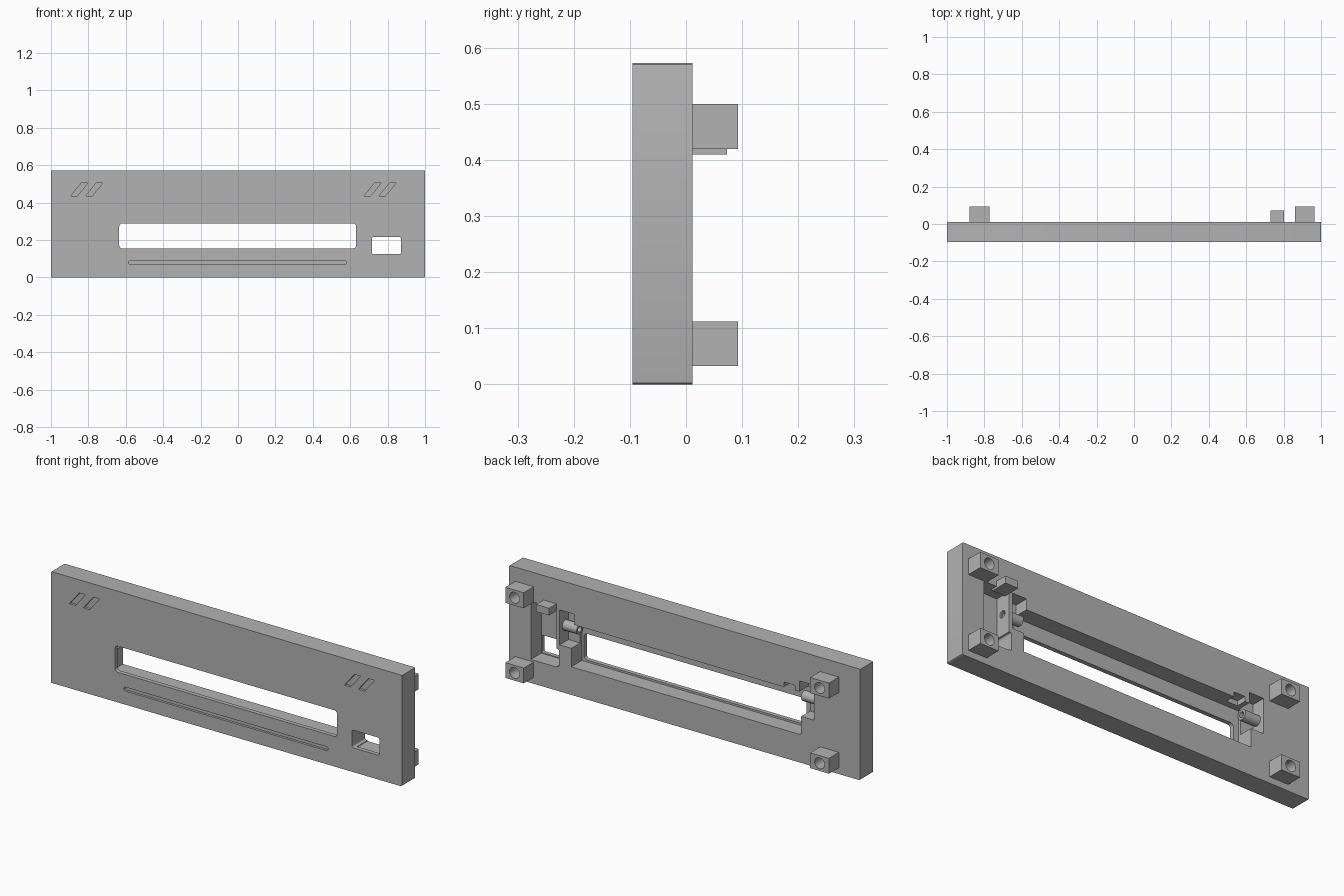
import bpy, bmesh, math
from mathutils import Matrix

cube = bpy.data.objects.get("Cube")
if cube:
    bpy.data.objects.remove(cube, do_unlink=True)

grey = bpy.data.materials.new("plain_grey")
grey.use_nodes = True
grey.diffuse_color = (0.45, 0.45, 0.45, 1)
grey.node_tree.nodes["Principled BSDF"].inputs["Base Color"].default_value = (0.45, 0.45, 0.45, 1)

FRONT, BACK = -0.095, 0.012
FLOOR = -0.073   # depth reached by the rear pockets


def finish(name, bm):
    bmesh.ops.recalc_face_normals(bm, faces=bm.faces)
    mesh = bpy.data.meshes.new(name)
    bm.to_mesh(mesh)
    bm.free()
    mesh.materials.append(grey)
    obj = bpy.data.objects.new(name, mesh)
    bpy.context.collection.objects.link(obj)
    return obj


def prism(name, outline, y0, y1):
    """Extrude an x-z outline from y0 to y1."""
    bm = bmesh.new()
    face = bm.faces.new([bm.verts.new((x, y0, z)) for x, z in outline])
    ext = bmesh.ops.extrude_face_region(bm, geom=[face])["geom"]
    verts = [g for g in ext if isinstance(g, bmesh.types.BMVert)]
    bmesh.ops.translate(bm, verts=verts, vec=(0, y1 - y0, 0))
    return finish(name, bm)


def rect(x0, x1, z0, z1, r=0.0, steps=5):
    """Rectangle outline, with rounded corners when r is set."""
    if not r:
        return [(x0, z0), (x1, z0), (x1, z1), (x0, z1)]
    centres = [(x1 - r, z1 - r), (x0 + r, z1 - r), (x0 + r, z0 + r), (x1 - r, z0 + r)]
    pts = []
    for i, (cx, cz) in enumerate(centres):
        for k in range(steps + 1):
            a = math.pi / 2 * (i + k / steps)
            pts.append((cx + r * math.cos(a), cz + r * math.sin(a)))
    return pts


def cylinder(name, centre, radius, length, axis):
    bm = bmesh.new()
    rot = Matrix.Rotation(math.pi / 2, 4, "Y" if axis == "X" else "X")
    bmesh.ops.create_cone(bm, cap_ends=True, segments=32, radius1=radius, radius2=radius,
                          depth=length, matrix=Matrix.Translation(centre) @ rot)
    return finish(name, bm)


def cut(target, cutters):
    """Subtract each cutter and discard it."""
    bpy.context.view_layer.objects.active = target
    for c in cutters:
        c.hide_render = True
        mod = target.modifiers.new("cut", "BOOLEAN")
        mod.operation, mod.solver, mod.object = "DIFFERENCE", "EXACT", c
        bpy.ops.object.modifier_apply(modifier=mod.name)
        bpy.data.objects.remove(c, do_unlink=True)


def smooth(obj):
    bpy.ops.object.select_all(action="DESELECT")
    obj.select_set(True)
    bpy.context.view_layer.objects.active = obj
    bpy.ops.object.shade_smooth_by_angle(angle=math.radians(30))


# Faceplate
plate = prism("faceplate", rect(-1, 1, 0, 0.573, 0.006, 3), FRONT, BACK)
through = (FRONT - 0.05, BACK + 0.05)
engrave = (FRONT - 0.05, FRONT + 0.012)
pocket = (FLOOR, BACK + 0.05)

cutters = [
    # Long display slot, port window and thin groove
    prism("slot_cut", rect(-0.635, 0.632, 0.155, 0.29, 0.018), *through),
    prism("window_cut", rect(0.716, 0.872, 0.125, 0.216, 0.008), *through),
    prism("groove_cut", rect(-0.585, 0.58, 0.07, 0.09, 0.0098), *engrave),
    # Rear pockets behind the slot and the window
    prism("main_pocket", rect(-0.665, 0.645, 0.145, 0.365), *pocket),
    prism("window_pocket", rect(0.73, 0.876, 0.121, 0.42), *pocket),
    prism("left_end_pocket", rect(0.63, 0.712, 0.24, 0.42), -0.06, BACK + 0.05),
    prism("right_end_pocket", rect(-0.738, -0.655, 0.24, 0.42), -0.06, BACK + 0.05),
    prism("top_notch", rect(-0.63, -0.566, 0.33, 0.39), -0.04, BACK + 0.05),
]
# Paired slanted marks
for x in (-0.895, -0.815, 0.673, 0.753):
    slant = [(x, 0.435), (x + 0.035, 0.435), (x + 0.092, 0.505), (x + 0.057, 0.505)]
    cutters.append(prism("slash_cut", slant, *engrave))
cut(plate, cutters)

# Hollow side pegs in the end pockets
for side, x in (("left", 0.675), ("right", -0.695)):
    peg = cylinder(side + "_peg", (x, -0.035, 0.325), 0.026, 0.09, "X")
    cut(peg, [cylinder("peg_bore", (x, -0.035, 0.325), 0.014, 0.2, "X")])
    smooth(peg)
cut(plate, [cylinder("wall_bore", (0.72, -0.035, 0.325), 0.018, 0.05, "X")])
smooth(plate)

# Four mounting posts with screw holes
for side, x0, x1 in (("left", 0.86, 0.965), ("right", -0.88, -0.773)):
    for level, z0, z1 in (("lower", 0.033, 0.112), ("upper", 0.42, 0.5)):
        post = prism(f"{side}_{level}_post", rect(x0, x1, z0, z1), BACK - 0.002, 0.093)
        centre = ((x0 + x1) / 2, 0.068, (z0 + z1) / 2)
        cut(post, [cylinder("screw_hole", centre, 0.028, 0.1, "Y")])
        smooth(post)

# Small retaining tab above the window pocket
prism("retaining_tab", rect(0.73, 0.803, 0.41, 0.447), BACK - 0.03, 0.073)
